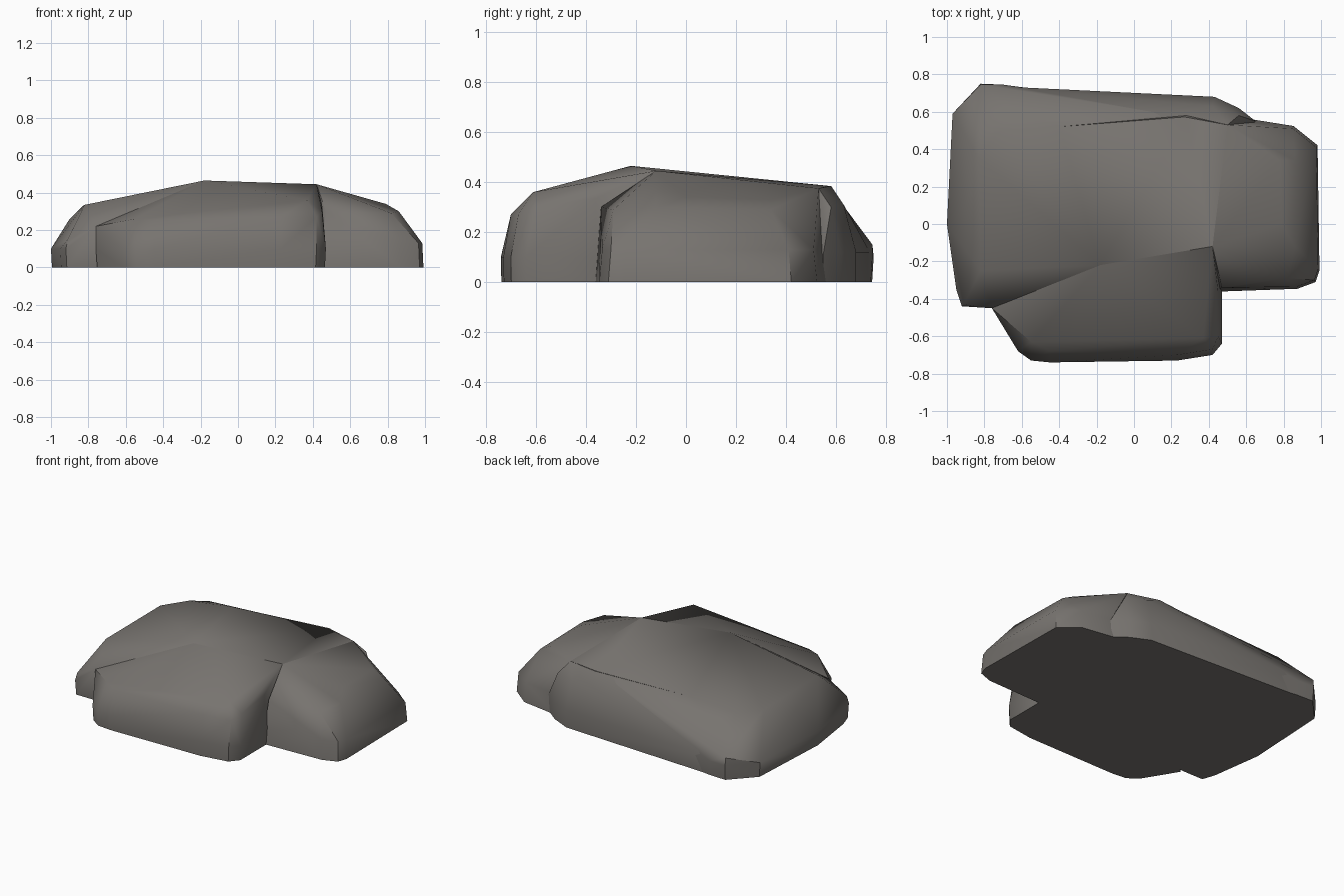
import bpy, bmesh, math

if "Cube" in bpy.data.objects:
    bpy.data.objects.remove(bpy.data.objects["Cube"])

# One plain stone colour
stone = bpy.data.materials.new("warm_grey_stone")
stone.diffuse_color = (0.185, 0.173, 0.16, 1)
stone.use_nodes = True
stone.node_tree.nodes["Principled BSDF"].inputs["Base Color"].default_value = stone.diffuse_color


def rock(name, outline, belt, crown, foot_scale=0.99):
    """Convex boulder: footprint on the ground, widest belt, free crown points."""
    cx = sum(p[0] for p in outline) / len(outline)
    cy = sum(p[1] for p in outline) / len(outline)
    pts = [(cx + (x - cx) * foot_scale, cy + (y - cy) * foot_scale, 0) for x, y in outline]
    pts += [(x, y, belt) for x, y in outline] + list(crown)
    bm = bmesh.new()
    for p in pts:
        bm.verts.new(p)
    bmesh.ops.convex_hull(bm, input=bm.verts[:])
    loose = [v for v in bm.verts if not v.link_faces]
    bmesh.ops.delete(bm, geom=loose, context='VERTS')
    bmesh.ops.dissolve_limit(bm, angle_limit=math.radians(1),
                             verts=bm.verts[:], edges=bm.edges[:])
    bmesh.ops.recalc_face_normals(bm, faces=bm.faces[:])
    me = bpy.data.meshes.new(name)
    bm.to_mesh(me)
    bm.free()
    me.materials.append(stone)
    ob = bpy.data.objects.new(name, me)
    bpy.context.collection.objects.link(ob)
    bpy.ops.object.select_all(action='DESELECT')
    ob.select_set(True)
    bpy.context.view_layer.objects.active = ob
    bpy.ops.object.shade_smooth_by_angle(angle=math.radians(40))
    return ob


# Shared points where the boulders fuse
peak = (-.18, -.22, .465)
saddle = (.42, -.12, .445)
notch = (-.76, -.45, .22)
back_ridge = (.5, .53, .375)

# Large boulder, left and back
rock("main_boulder",
     [(-1, 0), (-.97, .59), (-.82, .75), (-.7, .745), (.6, .57), (.6, .1),
      (.46, -.34), (-.76, -.44), (-.92, -.44), (-.95, -.35)], .1,
     [peak, saddle, notch, back_ridge, (-.82, -.25, .335), (-.83, .35, .33),
      (-.9, .1, .26), (-.72, .5, .335), (-.65, .61, .31), (-.4, .52, .37),
      (.28, .57, .385), (-.91, -.43, .15), (-.82, .745, .15)])

# Front boulder
rock("front_boulder",
     [(-.76, -.45), (-.62, -.68), (-.55, -.73), (-.45, -.74), (.23, -.73),
      (.42, -.7), (.47, -.64), (.47, -.36), (.4, -.1), (-.4, -.1)], .1,
     [peak, saddle, notch, (-.55, -.63, .26), (-.45, -.68, .25),
      (.37, -.61, .36), (.45, -.6, .3), (.42, -.67, .27),
      (.23, -.7, .27), (.45, -.36, .335)])

# Low boulder on the right
rock("right_boulder",
     [(.45, -.35), (.87, -.335), (.965, -.3), (.985, -.24), (.975, .41),
      (.85, .51), (.6, .55), (.4, .1)], .13,
     [saddle, back_ridge, (.47, -.34, .3), (.82, -.29, .29), (.86, -.12, .3),
      (.86, .34, .29), (.78, .34, .33), (.79, 0, .34)], 1.03)

# Small boulder at the back, blending into the main one
rock("back_boulder",
     [(-.7, .735), (-.05, .675), (.43, .68), (.56, .62), (.65, .55), (.4, .3),
      (-.5, .4)], .12,
     [back_ridge, (-.4, .52, .37), (.28, .58, .385), (.42, .63, .31),
      (.56, .58, .3)])
